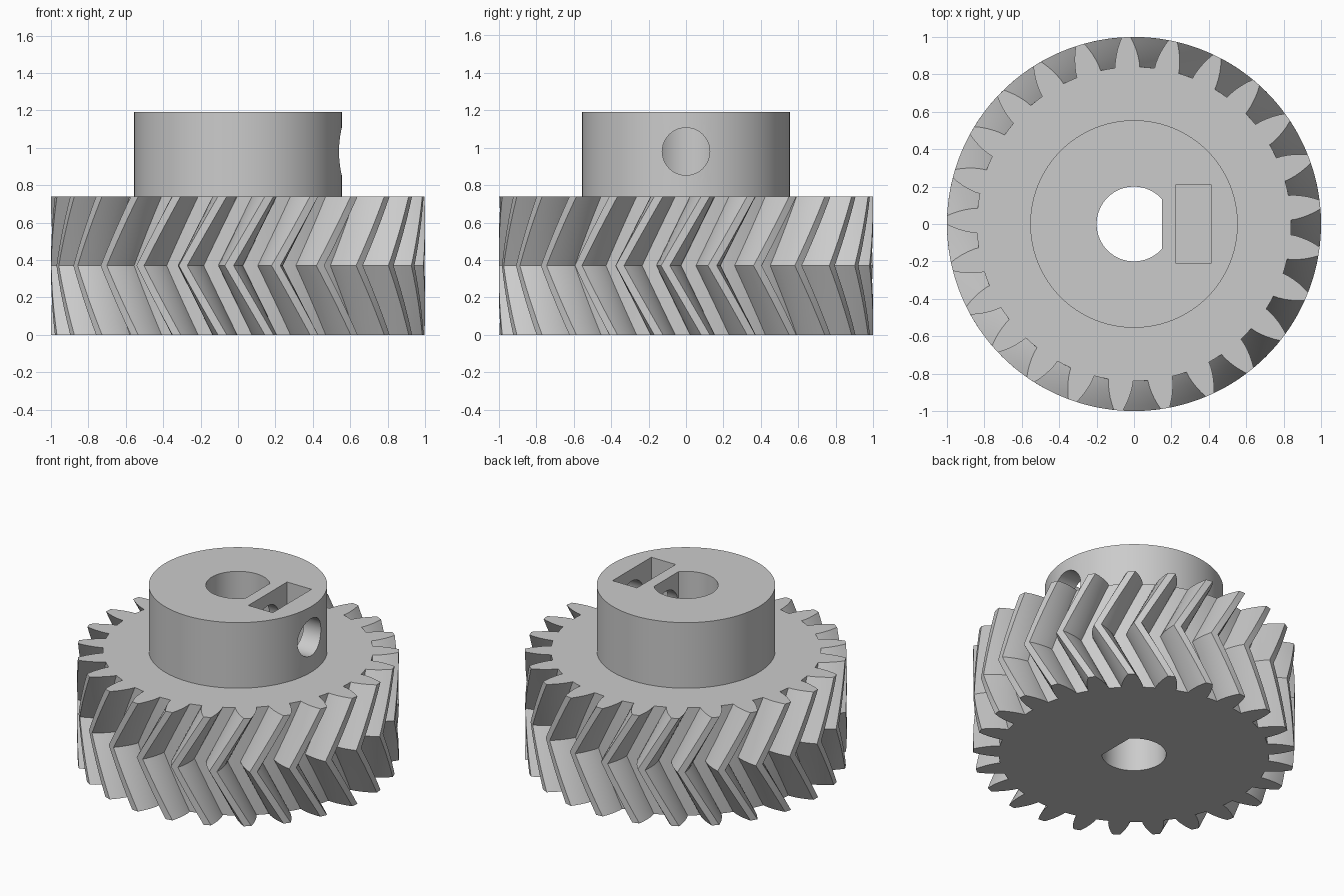
import bpy
import bmesh
from math import cos, sin, pi, radians, acos

cube = bpy.data.objects.get("Cube")
if cube:
    bpy.data.objects.remove(cube, do_unlink=True)

TEETH = 25
GEAR_H, HUB_TOP = 0.74, 1.19
TWIST = radians(-12.3)      # turn of the teeth at mid height
PHASE = radians(6.0)        # direction of the first tooth
BORE_R, FLAT_X = 0.2, 0.15

steel = bpy.data.materials.new("plain grey")
steel.use_nodes = True
grey = (0.6, 0.6, 0.6, 1)
steel.diffuse_color = grey
steel.node_tree.nodes["Principled BSDF"].inputs["Base Color"].default_value = grey


def make_object(name, bm):
    bmesh.ops.recalc_face_normals(bm, faces=bm.faces)
    mesh = bpy.data.meshes.new(name)
    bm.to_mesh(mesh)
    bm.free()
    obj = bpy.data.objects.new(name, mesh)
    bpy.context.collection.objects.link(obj)
    mesh.materials.append(steel)
    return obj


def loft(name, outline, levels):
    """Stack a closed polar outline at (z, turn) levels and cap both ends."""
    bm = bmesh.new()
    rings = [[bm.verts.new((r * cos(a + turn), r * sin(a + turn), z)) for r, a in outline]
             for z, turn in levels]
    n = len(outline)
    for low, high in zip(rings, rings[1:]):
        for i in range(n):
            j = (i + 1) % n
            bm.faces.new((low[i], low[j], high[j], high[i]))
    bm.faces.new(rings[0][::-1])
    bm.faces.new(rings[-1])
    return make_object(name, bm)


def circle(radius, count):
    return [(radius, 2 * pi * i / count) for i in range(count)]


def boolean(target, tool, operation):
    mod = target.modifiers.new(tool.name, 'BOOLEAN')
    mod.object, mod.operation, mod.solver = tool, operation, 'EXACT'
    tool.hide_render = True


# Tooth outline: one flank as radius and half angle, mirrored to the other side
flank = [(0.84, 4.5), (0.865, 4.3), (0.9, 3.75), (0.935, 3.05), (0.97, 2.2), (1.0, 1.35)]
tooth = [(r, -radians(a)) for r, a in flank] + [(1.0, 0)]
tooth += [(r, radians(a)) for r, a in reversed(flank)]
pitch = 2 * pi / TEETH
tooth.append((0.84, pitch / 2))
outline = [(r, a + PHASE + k * pitch) for k in range(TEETH) for r, a in tooth]

# Herringbone levels: twist grows to mid height and returns
STEPS = 12
levels = []
for i in range(STEPS + 1):
    t = i / STEPS
    levels.append((GEAR_H * t, TWIST * (1 - abs(2 * t - 1))))
gear = loft("herringbone_gear", outline, levels)

# Hub on top of the gear
hub = loft("hub", circle(0.555, 96), [(GEAR_H - 0.2, 0), (HUB_TOP, 0)])
boolean(gear, hub, 'UNION')

# Shaft bore with one flat side
edge = acos(FLAT_X / BORE_R)
bore_outline = [(BORE_R, edge + (2 * pi - 2 * edge) * i / 48) for i in range(49)]
bore = loft("bore_cutter", bore_outline, [(-0.1, 0), (HUB_TOP + 0.1, 0)])

# Nut pocket
bm = bmesh.new()
bmesh.ops.create_cube(bm, size=1)
low, high = 0.77, HUB_TOP + 0.1
bmesh.ops.scale(bm, vec=(0.185, 0.42, high - low), verts=bm.verts)
bmesh.ops.translate(bm, vec=(0.318, 0, (low + high) / 2), verts=bm.verts)
pocket = make_object("pocket_cutter", bm)

# Set screw hole from the model's left side into the bore
screw = loft("screw_cutter", circle(0.127, 48), [(0.05, 0), (0.7, 0)])
screw.rotation_euler = (0, pi / 2, 0)
screw.location = (0, 0, 0.98)

for cutter in (bore, pocket, screw):
    boolean(gear, cutter, 'DIFFERENCE')

# Bake the cuts and remove the helpers
bpy.context.view_layer.update()
graph = bpy.context.evaluated_depsgraph_get()
solid = bpy.data.meshes.new_from_object(gear.evaluated_get(graph))
gear.modifiers.clear()
gear.data = solid
for helper in (hub, bore, pocket, screw):
    bpy.data.objects.remove(helper, do_unlink=True)
solid.materials.clear()
solid.materials.append(steel)
for poly in solid.polygons:
    poly.material_index = 0

for other in bpy.context.selected_objects:
    other.select_set(False)
gear.select_set(True)
bpy.context.view_layer.objects.active = gear
bpy.ops.object.shade_smooth_by_angle(angle=radians(30))
